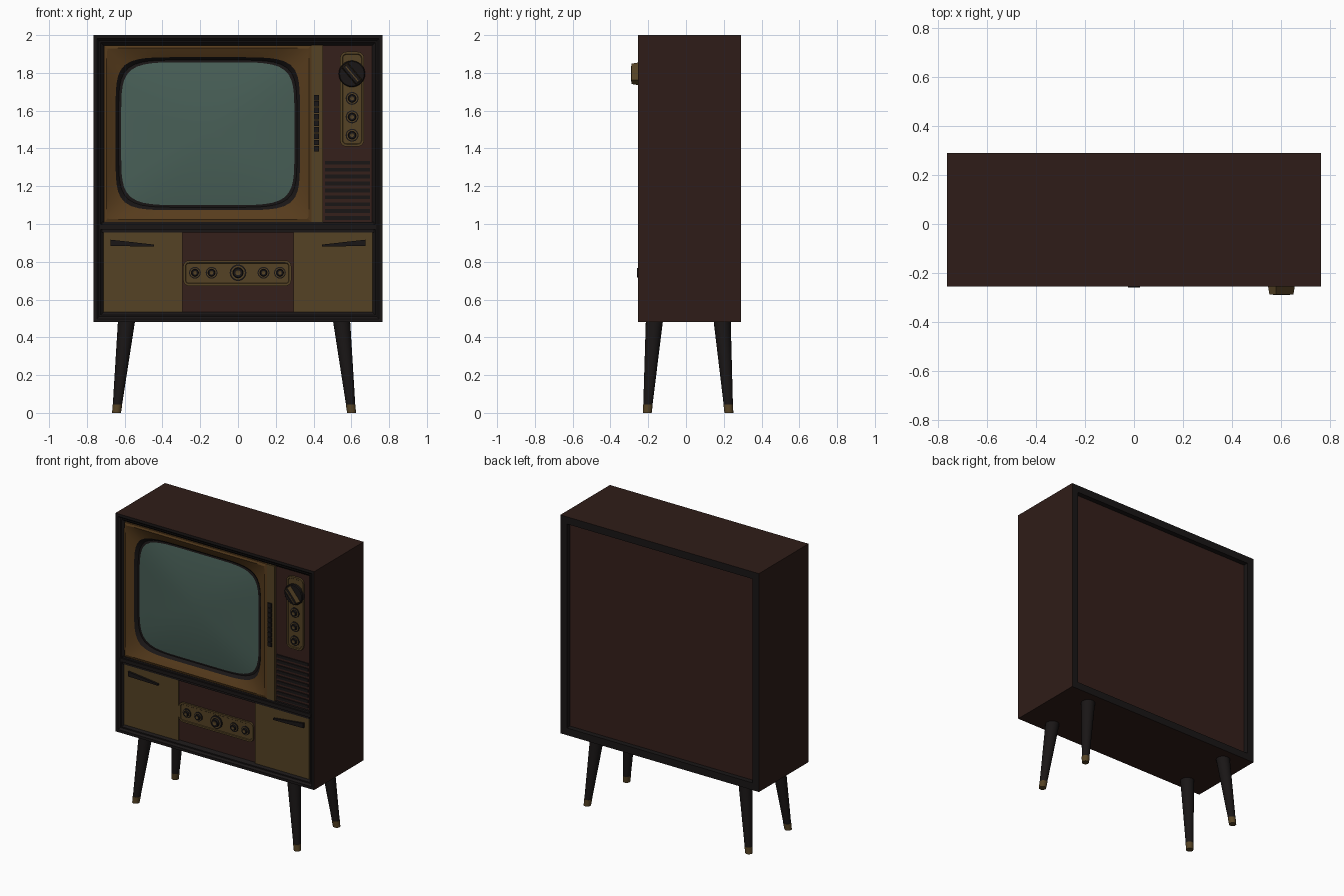
import bpy, bmesh, math
from mathutils import Matrix, Vector

if "Cube" in bpy.data.objects:
    bpy.data.objects.remove(bpy.data.objects["Cube"])


def mat(name, r, g, b):
    m = bpy.data.materials.new(name)
    m.diffuse_color = (r, g, b, 1)
    m.use_nodes = True
    m.node_tree.nodes["Principled BSDF"].inputs["Base Color"].default_value = m.diffuse_color
    return m


BROWN = mat("walnut", 0.028, 0.012, 0.009)
PANEL = mat("panel_brown", 0.035, 0.014, 0.011)
DARK = mat("ebony", 0.010, 0.008, 0.008)
GOLD = mat("brass", 0.090, 0.055, 0.018)
BEZEL = mat("bezel_gold", 0.095, 0.045, 0.012)
GLASS = mat("glass", 0.065, 0.115, 0.095)


def finish(name, bm, mats, smooth=None):
    bmesh.ops.recalc_face_normals(bm, faces=bm.faces[:])
    me = bpy.data.meshes.new(name)
    bm.to_mesh(me)
    bm.free()
    for m in mats:
        me.materials.append(m)
    ob = bpy.data.objects.new(name, me)
    bpy.context.collection.objects.link(ob)
    if smooth:
        bpy.ops.object.select_all(action='DESELECT')
        ob.select_set(True)
        bpy.context.view_layer.objects.active = ob
        bpy.ops.object.shade_smooth_by_angle(angle=math.radians(smooth))
    return ob


def loft(name, rings, mats, index=None, wrap=False, smooth=30):
    """Bridge rings of equal length; index gives the material of each band."""
    bm = bmesh.new()
    vs = [[bm.verts.new(p) for p in r] for r in rings]
    n, k = len(vs[0]), len(vs)
    for i in range(k if wrap else k - 1):
        a, b = vs[i], vs[(i + 1) % k]
        for j in range(n):
            f = bm.faces.new((a[j], a[(j + 1) % n], b[(j + 1) % n], b[j]))
            f.material_index = index[i] if index else 0
    if not wrap:
        bm.faces.new(vs[0]).material_index = index[0] if index else 0
        bm.faces.new(vs[-1]).material_index = index[-1] if index else 0
    return finish(name, bm, mats, smooth)


def box(name, x0, x1, y0, y1, z0, z1, m, rnd=0, rim=0):
    """Box; rnd rounds the corners seen from the front, rim sinks the front face."""
    bm = bmesh.new()
    bmesh.ops.create_cube(bm, size=1)
    for v in bm.verts:
        v.co = ((x0 + x1) / 2 + v.co.x * (x1 - x0), (y0 + y1) / 2 + v.co.y * (y1 - y0),
                (z0 + z1) / 2 + v.co.z * (z1 - z0))
    if rnd:
        es = [e for e in bm.edges if abs(e.verts[0].co.y - e.verts[1].co.y) > 1e-5]
        bmesh.ops.bevel(bm, geom=es, offset=rnd, segments=5, profile=0.5, affect='EDGES')
    if rim:
        bm.normal_update()
        front = [f for f in bm.faces if f.normal.y < -0.9]
        bmesh.ops.inset_region(bm, faces=front, thickness=rim, depth=0)
        bmesh.ops.inset_region(bm, faces=front, thickness=0.003, depth=-0.004)
    return finish(name, bm, [m], 30 if rnd else None)


def rect(inset, y):
    x, a, b = 0.765 - inset, 0.48 + inset, 2.0 - inset
    return [(-x, y, a), (x, y, a), (x, y, b), (-x, y, b)]


def squircle(a, b, n, y, cx=-0.16, cz=1.478, count=96):
    pts = []
    for i in range(count):
        t = 2 * math.pi * i / count
        c, s = math.cos(t), math.sin(t)
        r = (abs(c) ** n + abs(s) ** n) ** (1 / n)
        pts.append((cx + a * c / r, y, cz + b * s / r))
    return pts


def circle(x, y, z, r, n=32):
    return [(x + r * math.cos(2 * math.pi * i / n), y, z + r * math.sin(2 * math.pi * i / n))
            for i in range(n)]


def knob(name, x, z, r, y0, y1):
    h = y1 - y0
    prof = [(1, 0), (1, .4), (.85, .5), (.82, .5), (.66, .5), (.62, .5), (.55, 1), (.3, 1), (.2, .92)]
    loft(name, [circle(x, y0 + h * t, z, r * q) for q, t in prof],
         [DARK, GOLD], [0, 0, 0, 1, 0, 0, 0, 1])


# Cabinet shell with bevelled front lip and recessed back
loft("cabinet", [rect(0, .29), rect(0, -.255), rect(.018, -.255), rect(.03, -.243), rect(.038, -.243),
                 rect(.055, -.225), rect(.055, -.18), rect(.05, .255), rect(.05, .29)],
     [BROWN, DARK], [0] + [1] * 8, wrap=True, smooth=None)
box("back_panel", -.72, .72, .235, .255, .525, 1.955, PANEL)
box("inner_board", -.72, .72, -.18, -.165, .525, 1.955, DARK)
box("middle_rail", -.72, .72, -.24, -.17, .955, 1.01, DARK)
box("middle_rail_lip", -.735, .735, -.25, -.235, .972, .997, DARK)

# Picture tube surround and glass
loft("screen_bezel", [squircle(.55, .468, 200, -.17), squircle(.55, .468, 200, -.238),
                      squircle(.535, .453, 100, -.243), squircle(.515, .43, 14, -.232),
                      squircle(.488, .405, 6.5, -.218), squircle(.47, .388, 6, -.195),
                      squircle(.47, .388, 6, -.17)],
     [BEZEL, DARK], [0, 0, 0, 0, 1, 1, 1], wrap=True, smooth=20)
ts = [1, .965, .9, .8, .65, .5, .35, .2, .08]
loft("screen", [squircle(.475, .392, 6, -.175)] +
     [squircle(.475 * t, .392 * t, 2 + 4 * t, -.197 - .033 * (1 - t * t)) for t in ts],
     [GLASS, DARK], [1, 1] + [0] * 7)

# Push button strip beside the screen
box("button_strip", .39, .45, -.24, -.17, 1.01, 1.947, GOLD)
for i in range(9):
    z = 1.383 + i * .034
    box("push_button", .402, .43, -.25, -.235, z, z + .029, DARK)

# Tuning panel with speaker slats
box("tuning_panel", .45, .712, -.225, -.17, 1.008, 1.947, PANEL)
for i in range(9):
    z = 1.022 + i * .0365
    box("speaker_slat", .46, .70, -.232, -.22, z, z + .02, DARK)
box("tuning_plate", .54, .668, -.24, -.22, 1.41, 1.912, GOLD, .035, .012)
for z in (1.665, 1.567, 1.47):
    knob("tuning_knob", .604, z, .034, -.232, -.254)

# Channel dial with tapered diagonal grip
cx, cz = .603, 1.795
loft("channel_dial", [circle(cx, -.23, cz, .07), circle(cx, -.25, cz, .07), circle(cx, -.255, cz, .065)],
     [DARK])
turn = Matrix.Rotation(math.radians(50), 4, 'Y')


def grip(l, w, y):
    return [turn @ Vector((sx * l, 0, sz * w)) + Vector((cx, y, cz))
            for sx, sz in ((-1, -1), (1, -1), (1, 1), (-1, 1))]


loft("dial_grip", [grip(.060, .022, -.25), grip(.056, .017, -.288), grip(.052, .013, -.289)],
     [GOLD, DARK], [0, 1], smooth=None)
loft("dial_pointer", [grip(.05, .003, -.28), grip(.05, .003, -.29)], [GOLD], smooth=None)

# Lower doors with wedge pulls
for s, side in ((-1, "left"), (1, "right")):
    box(side + "_door", *sorted((s * .295, s * .712)), -.235, -.17, .533, .957, GOLD)
    wedge = [(.675, .917), (.675, .884), (.445, .880), (.445, .891)]
    loft(side + "_door_pull", [[(s * x, y, z) for x, z in wedge] for y in (-.23, -.248)],
         [DARK], smooth=None)

# Lower control panel
box("centre_panel", -.295, .295, -.225, -.17, .533, .957, PANEL)
box("control_plate", -.29, .282, -.238, -.22, .672, .807, GOLD, .03, .012)
for x in (-.228, -.14, .135, .222):
    knob("control_knob", x, .742, .031, -.23, -.252)
knob("volume_knob", 0, .742, .044, -.23, -.26)


# Splayed tapered legs with brass tips
def leg_ring(sx, y_top, y_low, z, grow=0):
    t = z / .48
    x, y = -.021 + sx * (.622 - .052 * t), y_low + (y_top - y_low) * t
    r = .0225 + .0225 * t + grow
    return [(x + r * math.cos(2 * math.pi * i / 20), y + r * math.sin(2 * math.pi * i / 20), z)
            for i in range(20)]


for sx in (-1, 1):
    for end, yt, yl in (("front", -.168, -.205), ("back", .192, .227)):
        loft(end + "_leg", [leg_ring(sx, yt, yl, z) for z in (.04, .49)], [DARK])
        loft(end + "_leg_tip", [leg_ring(sx, yt, yl, z, .001) for z in (0, .045)], [GOLD])
